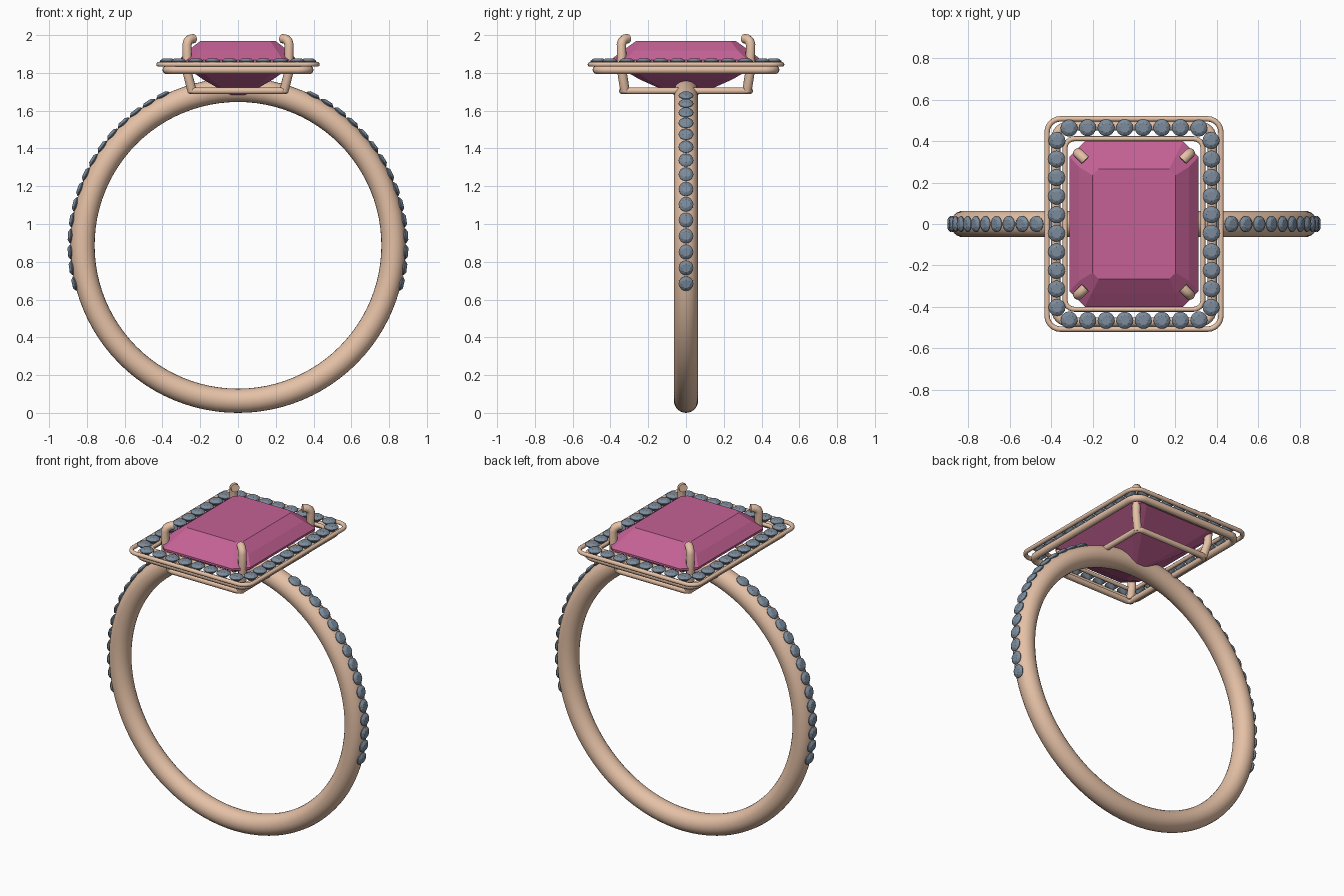
import bpy, bmesh
from math import sin, cos, pi, radians, hypot
from mathutils import Matrix, Vector

if "Cube" in bpy.data.objects:
    bpy.data.objects.remove(bpy.data.objects["Cube"])


def material(name, rgb):
    m = bpy.data.materials.new(name)
    m.diffuse_color = (*rgb, 1)
    m.use_nodes = True
    m.node_tree.nodes["Principled BSDF"].inputs["Base Color"].default_value = m.diffuse_color
    return m


GOLD = material("rose_gold", (0.78, 0.53, 0.38))
PINK = material("pink_gem", (0.55, 0.12, 0.30))
GREY = material("grey_gem", (0.20, 0.26, 0.33))


def mesh_object(name, bm, mat):
    me = bpy.data.meshes.new(name)
    bm.to_mesh(me)
    bm.free()
    me.materials.append(mat)
    ob = bpy.data.objects.new(name, me)
    bpy.context.collection.objects.link(ob)
    return ob


def smooth(ob):
    bpy.ops.object.select_all(action='DESELECT')
    ob.select_set(True)
    bpy.context.view_layer.objects.active = ob
    if ob.type == 'CURVE':
        bpy.ops.object.convert(target='MESH')
    bpy.ops.object.shade_smooth_by_angle(angle=radians(40))


def wire(name, paths, radius, cyclic):
    cu = bpy.data.curves.new(name, 'CURVE')
    cu.dimensions = '3D'
    cu.bevel_depth = radius
    cu.bevel_resolution = 3
    cu.use_fill_caps = True
    for pts in paths:
        sp = cu.splines.new('POLY')
        sp.points.add(len(pts) - 1)
        for p, co in zip(sp.points, pts):
            p.co = (*co, 1)
        sp.use_cyclic_u = cyclic
    cu.materials.append(GOLD)
    ob = bpy.data.objects.new(name, cu)
    bpy.context.collection.objects.link(ob)
    smooth(ob)


def rounded_rect(hx, hy, r, z, n=6):
    pts = []
    for i, (sx, sy) in enumerate([(1, 1), (-1, 1), (-1, -1), (1, -1)]):
        for k in range(n + 1):
            a = (i + k / n) * pi / 2
            pts.append(Vector((sx * (hx - r) + r * cos(a), sy * (hy - r) + r * sin(a), z)))
    return pts


def hull(points):
    bm = bmesh.new()
    for p in points:
        bm.verts.new(p)
    bmesh.ops.convex_hull(bm, input=bm.verts[:])
    bmesh.ops.dissolve_limit(bm, angle_limit=0.005, verts=bm.verts[:], edges=bm.edges[:])
    bmesh.ops.recalc_face_normals(bm, faces=bm.faces[:])
    return bm


# band
bpy.ops.mesh.primitive_torus_add(major_radius=0.823, minor_radius=0.064, major_segments=96,
                                 minor_segments=24, location=(0, 0, 0.887), rotation=(pi / 2, 0, 0))
band = bpy.context.object
band.name = "band"
band.data.materials.append(GOLD)
smooth(band)

# halo wires and gallery rail
wire("halo_outer_wire", [rounded_rect(0.42, 0.508, 0.065, 1.845)], 0.013, True)
wire("halo_inner_wire", [rounded_rect(0.333, 0.412, 0.045, 1.845)], 0.012, True)
wire("halo_base_wire", [rounded_rect(0.378, 0.473, 0.06, 1.816)], 0.022, True)
wire("gallery_rail", [rounded_rect(0.25, 0.337, 0.03, 1.705)], 0.018, True)

# four prongs curling over the centre stone
prong = [(0.242, 0.322, 1.70), (0.268, 0.338, 1.80), (0.27, 0.342, 1.95),
         (0.265, 0.337, 1.968), (0.252, 0.325, 1.979), (0.235, 0.308, 1.981)]
wire("prongs", [[(sx * x, sy * y, z) for x, y, z in prong]
                for sx in (1, -1) for sy in (1, -1)], 0.025, False)

# centre stone: stepped octagon, as half width, half depth, corner cut, height
steps = [(0.20, 0.265, 0.03, 1.968), (0.265, 0.335, 0.06, 1.918), (0.312, 0.40, 0.075, 1.868),
         (0.312, 0.40, 0.075, 1.855), (0.185, 0.245, 0.04, 1.765), (0.02, 0.03, 0.008, 1.67)]
pts = []
for hx, hy, c, z in steps:
    for sx in (1, -1):
        for sy in (1, -1):
            pts += [(sx * hx, sy * (hy - c), z), (sx * (hx - c), sy * hy, z)]
mesh_object("centre_stone", hull(pts), PINK)


# small round brilliants
def brilliant(r):
    pts = [(0, 0, -0.9 * r)]
    for n, k, z, off in ((8, 0.58, 0.38, 0), (8, 0.82, 0.24, 0.5), (16, 1, 0.05, 0), (16, 1, -0.03, 0)):
        pts += [(r * k * cos(2 * pi * (i + off) / n), r * k * sin(2 * pi * (i + off) / n), z * r)
                for i in range(n)]
    return hull(pts)


def stone_row(name, radius, matrices):
    unit = brilliant(radius)
    me = bpy.data.meshes.new("unit_stone")
    unit.to_mesh(me)
    unit.free()
    bm = bmesh.new()
    for m in matrices:
        start = len(bm.verts)
        bm.from_mesh(me)
        bm.verts.ensure_lookup_table()
        bmesh.ops.transform(bm, matrix=m, verts=bm.verts[start:])
    bpy.data.meshes.remove(me)
    mesh_object(name, bm, GREY)


# shoulder stones on both sides of the band
for side, name in ((1, "right_shoulder_stones"), (-1, "left_shoulder_stones")):
    mats = []
    for i in range(15):
        t = side * radians(90 - (-13.2 + 5.47 * i))
        mats.append(Matrix.Translation((0, 0, 0.887)) @ Matrix.Rotation(t, 4, 'Y')
                    @ Matrix.Translation((0, 0, 0.887)))
    stone_row(name, 0.039, mats)

# halo stones evenly spaced along the rounded rectangle
path = rounded_rect(0.374, 0.465, 0.075, 1.861)
seg = [(a, b, (b - a).length) for a, b in zip(path, path[1:] + path[:1])]
total = sum(s[2] for s in seg)
mats = []
for i in range(36):
    d = (i + 0.15) * total / 36
    for a, b, length in seg:
        if d <= length:
            break
        d -= length
    mats.append(Matrix.Translation(a.lerp(b, d / length)))
stone_row("halo_stones", 0.041, mats)
